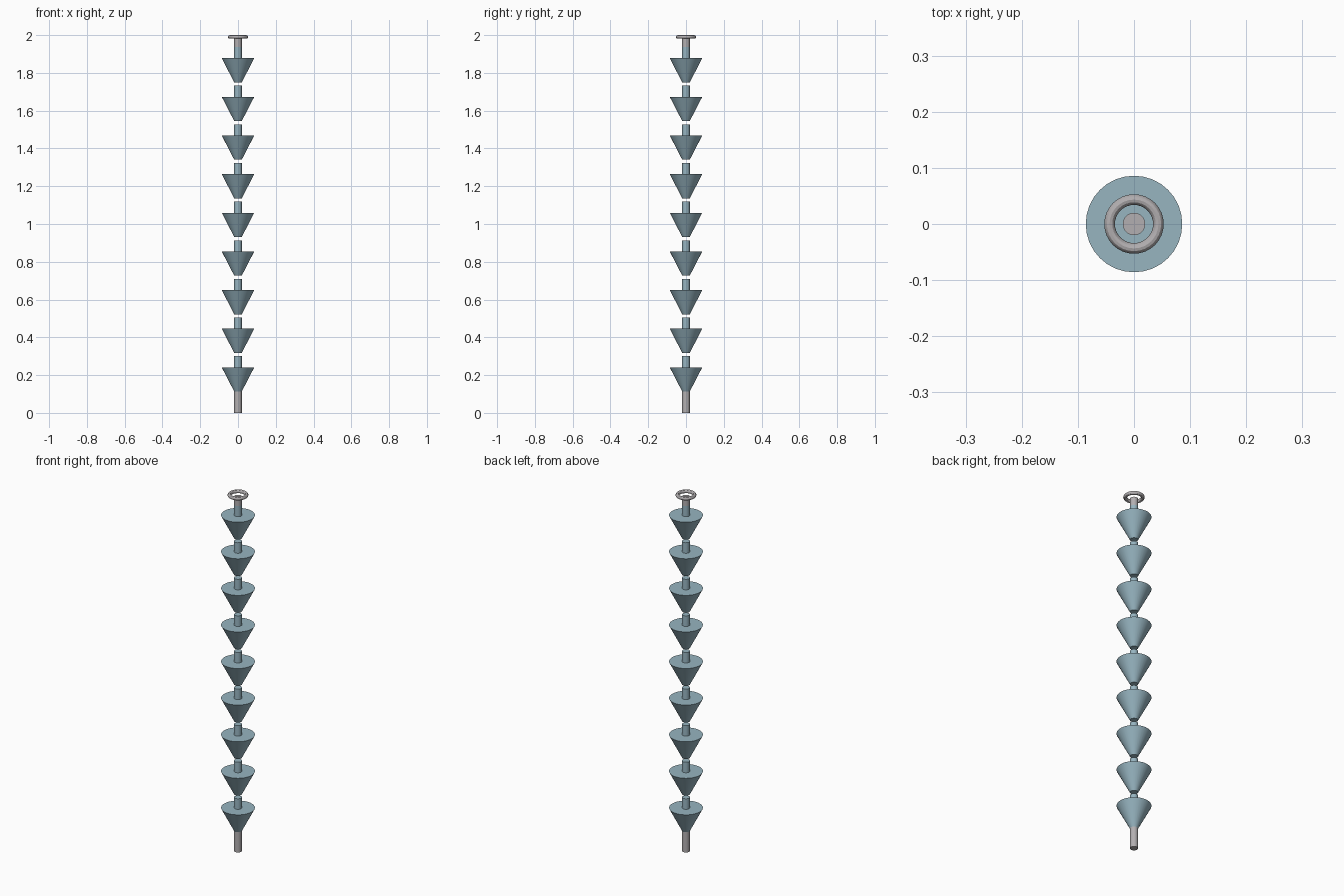
import bpy
import math

cube = bpy.data.objects.get("Cube")
if cube:
    bpy.data.objects.remove(cube, do_unlink=True)


def material(name, colour):
    mat = bpy.data.materials.new(name)
    mat.use_nodes = True
    mat.diffuse_color = colour
    mat.node_tree.nodes["Principled BSDF"].inputs["Base Color"].default_value = colour
    return mat


BLUE = material("dusty_blue", (0.31, 0.46, 0.53, 1))
GREY = material("warm_grey", (0.45, 0.43, 0.44, 1))

SIDES = 32
ROD = 0.02          # rod radius
RIM = 0.086         # cup radius
STEP = 0.2046       # spacing of the cups
COUNT = 9


def finish(name, mat):
    obj = bpy.context.object
    obj.name = name
    obj.data.materials.append(mat)
    bpy.ops.object.shade_smooth_by_angle(angle=math.radians(30))


def frustum(name, low, high, r_low, r_high, mat):
    bpy.ops.mesh.primitive_cone_add(vertices=SIDES, radius1=r_low, radius2=r_high,
                                    depth=high - low, location=(0, 0, (low + high) / 2))
    finish(name, mat)


# Bottom rod
frustum("bottom_rod", 0, 0.113, ROD, ROD, GREY)

# Chain of flared cups, each with a short stem on top
for i in range(COUNT):
    base = 0.113 + i * STEP
    rim = base + 0.128
    frustum(f"cup_{i + 1}", base, rim, ROD, RIM, BLUE)
    frustum(f"stem_{i + 1}", rim, rim + 0.059, ROD, ROD, BLUE)

# Top rod and hanging ring
frustum("top_rod", rim + 0.059, 1.982, ROD, ROD, GREY)
bpy.ops.mesh.primitive_torus_add(major_radius=0.0435, minor_radius=0.0095,
                                 major_segments=32, minor_segments=12,
                                 location=(0, 0, 1.9905))
finish("hanging_ring", GREY)
